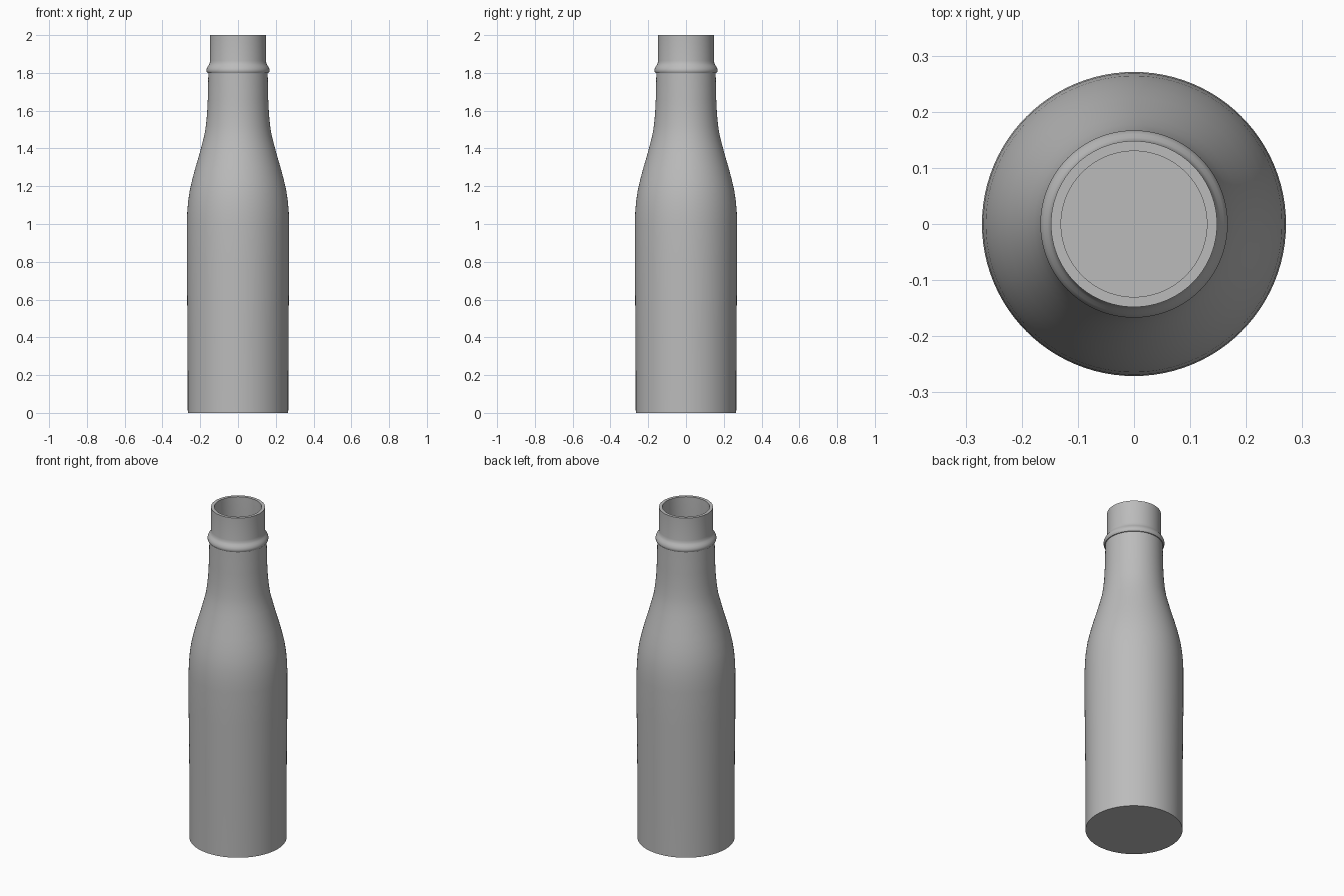
import bpy, bmesh, math

if "Cube" in bpy.data.objects:
    bpy.data.objects.remove(bpy.data.objects["Cube"], do_unlink=True)

SEGMENTS = 96
WALL = 0.018

grey = bpy.data.materials.new("plain grey")
grey.use_nodes = True
colour = (0.5, 0.5, 0.5, 1)
grey.diffuse_color = colour
grey.node_tree.nodes["Principled BSDF"].inputs["Base Color"].default_value = colour

# Outer wall as (radius, height): straight body, sloped shoulder, slim neck
body = [(0.266, 0), (0.267, 0.4), (0.271, 0.8), (0.271, 1.0), (0.269, 1.06),
        (0.264, 1.12), (0.255, 1.18), (0.241, 1.24), (0.225, 1.3),
        (0.207, 1.36), (0.191, 1.42), (0.178, 1.47), (0.170, 1.52),
        (0.164, 1.58), (0.160, 1.66), (0.157, 1.8)]

# Rounded collar that blends into the straight lip
collar = [(0.162, 1.8), (0.166, 1.806), (0.167, 1.815), (0.165, 1.824),
          (0.160, 1.834), (0.154, 1.842), (0.150, 1.851), (0.148, 1.864)]
lip = [(0.148, 2.0), (0.130, 2.0)]

# Hollow inside, following the outer wall down to a flat floor
inside = [(0.130, 1.8)] + [(min(r - WALL, 0.253), z) for r, z in reversed(body[1:-1])]
inside = [(min(r, 0.130) if z > 1.7 else r, z) for r, z in inside]
floor = [(0.248, 0.02), (0, 0.02)]

profile = [(0, 0)] + body + collar + lip + inside + floor


def lathe(name, points):
    bm = bmesh.new()
    verts = [bm.verts.new((r, 0, z)) for r, z in points]
    edges = [bm.edges.new(pair) for pair in zip(verts, verts[1:])]
    bmesh.ops.spin(bm, geom=verts + edges, cent=(0, 0, 0), axis=(0, 0, 1),
                   angle=math.tau, steps=SEGMENTS, use_merge=True)
    bmesh.ops.remove_doubles(bm, verts=bm.verts, dist=0.0001)
    bmesh.ops.recalc_face_normals(bm, faces=bm.faces)
    mesh = bpy.data.meshes.new(name)
    bm.to_mesh(mesh)
    bm.free()
    mesh.materials.append(grey)
    obj = bpy.data.objects.new(name, mesh)
    bpy.context.collection.objects.link(obj)
    return obj


bottle = lathe("bottle", profile)
bpy.ops.object.select_all(action="DESELECT")
bottle.select_set(True)
bpy.context.view_layer.objects.active = bottle
bpy.ops.object.shade_smooth_by_angle(angle=math.radians(35))
